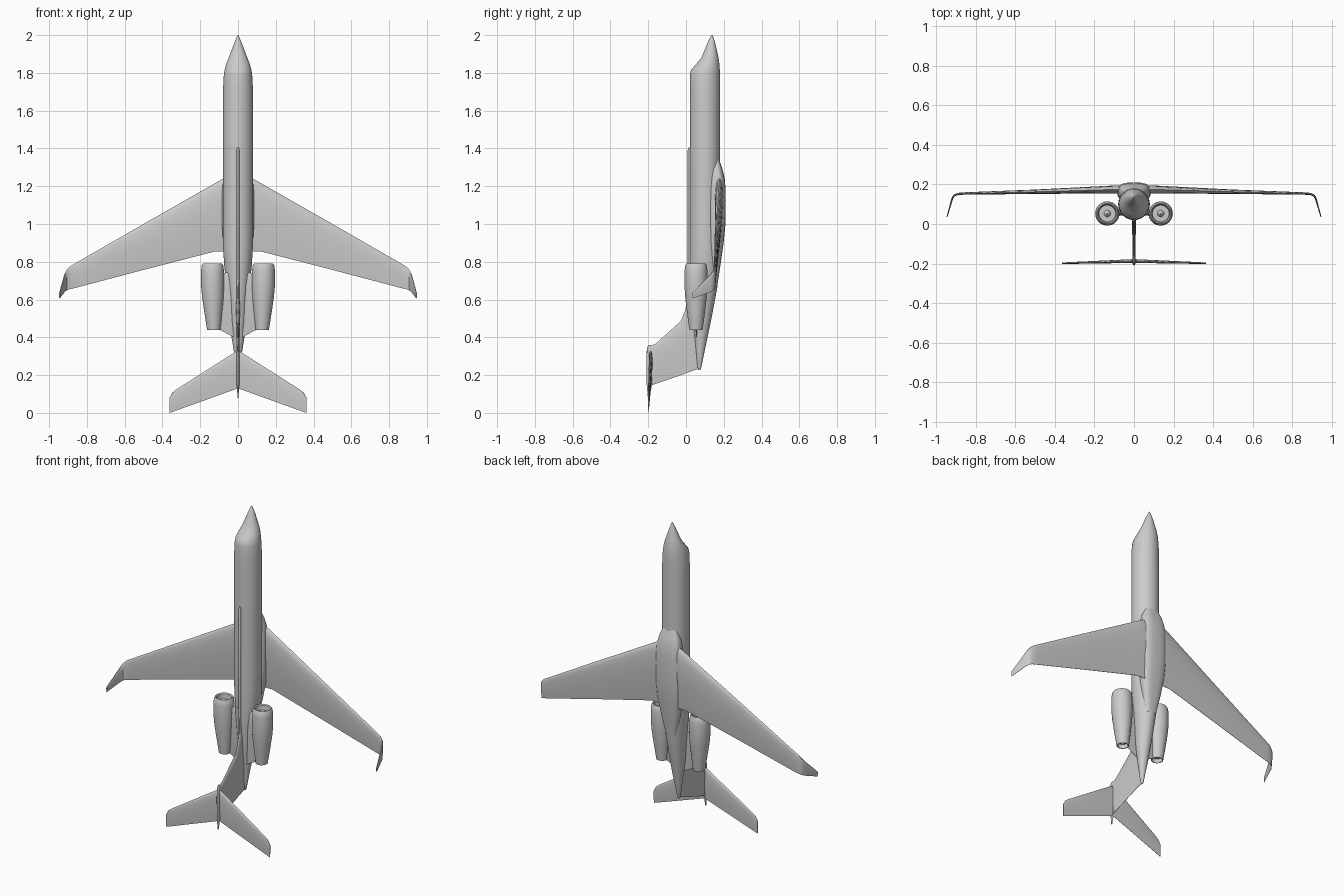
import bpy, bmesh
from math import sin, cos, pi, radians, sqrt


def loft(name, rings, angle=35):
    """Skin a list of equal-length point rings and cap both ends."""
    bm = bmesh.new()
    vr = [[bm.verts.new(p) for p in r] for r in rings]
    n = len(vr[0])
    for a, b in zip(vr, vr[1:]):
        for i in range(n):
            j = (i + 1) % n
            bm.faces.new((a[i], a[j], b[j], b[i]))
    bm.faces.new(vr[0])
    bm.faces.new(vr[-1])
    bmesh.ops.recalc_face_normals(bm, faces=bm.faces)
    me = bpy.data.meshes.new(name)
    bm.to_mesh(me)
    bm.free()
    ob = bpy.data.objects.new(name, me)
    bpy.context.collection.objects.link(ob)
    bpy.ops.object.select_all(action='DESELECT')
    ob.select_set(True)
    bpy.context.view_layer.objects.active = ob
    bpy.ops.object.shade_smooth_by_angle(angle=radians(angle))
    return ob


def oval(z, y0, y1, hw, power=2.0, n=40, x=0.0):
    """Superellipse section across the long axis, from y0 to y1."""
    def s(v):
        return (1 if v >= 0 else -1) * abs(v) ** (2 / power)
    return [(x + hw * s(cos(2 * pi * i / n)),
             (y0 + y1) / 2 + (y1 - y0) / 2 * s(sin(2 * pi * i / n)), z) for i in range(n)]


def foil(z_le, z_te, thick, n=10):
    """Symmetric aerofoil as (z, offset) pairs."""
    def half(t):
        return thick / 2 * 10 * (.2969 * sqrt(t) - .126 * t - .3516 * t**2 + .2843 * t**3 - .1015 * t**4)
    ts = [(1 - cos(pi * i / n)) / 2 for i in range(n + 1)]
    up = [(z_le + (z_te - z_le) * t, half(t) + .0006) for t in ts[1:]]
    return [(z_le, 0)] + up + [(z, -o) for z, o in reversed(up)]


def span_ring(x, y, le, te, thick, tilt=0):
    a = radians(tilt)
    return [(x + o * sin(a), y + o * cos(a), z) for z, o in foil(le, te, thick)]


def mirrored_surface(name, secs):
    """Full-span surface from right-hand stations, the first at x = 0."""
    left = [(-s[0],) + s[1:5] + (-(s[5] if len(s) > 5 else 0),) for s in reversed(secs[1:])]
    return loft(name, [span_ring(*s) for s in left + secs])


# Fuselage, nose tip to tail: z, back, belly, half width
loft("fuselage", [oval(*s) for s in [
    (2.0, .135, .139, .002), (1.985, .126, .146, .009), (1.95, .110, .157, .023),
    (1.90, .090, .168, .042), (1.875, .077, .173, .052), (1.845, .052, .177, .063),
    (1.815, .026, .179, .071), (1.79, .021, .18, .075), (1.72, .02, .18, .079),
    (1.6, .02, .18, .08), (1.0, .02, .18, .08), (.88, .02, .18, .079),
    (.78, .02, .178, .073), (.66, .021, .165, .060), (.5, .032, .135, .046),
    (.4, .045, .114, .034), (.3, .055, .093, .018), (.24, .061, .081, .009),
    (.228, .066, .076, .004)]])

# Belly fairing around the wing root
loft("belly_fairing", [oval(*s, power=2.8) for s in [
    (1.34, .13, .176, .045), (1.29, .125, .193, .066), (1.24, .12, .205, .078),
    (1.18, .115, .21, .084), (1.0, .115, .209, .085), (.9, .115, .199, .079),
    (.78, .12, .182, .060), (.66, .12, .164, .034)]])

# Thin ridge along the back
loft("back_ridge", [oval(*s, power=3, n=16) for s in [
    (1.405, .014, .03, .004), (1.39, .009, .03, .008), (.8, .009, .03, .008),
    (.6, .009, .04, .007), (.55, .012, .04, .004)]])

# Wing with upturned tips: x, y, leading z, trailing z, thickness, tilt
mirrored_surface("wing", [
    (0, .176, 1.284, .855, .045), (.12, .174, 1.217, .855, .038),
    (.5, .163, 1.0, .757, .021), (.86, .154, .793, .662, .011),
    (.89, .152, .775, .655, .010, 15), (.908, .145, .757, .648, .009, 40),
    (.918, .130, .735, .640, .008, 65), (.945, .035, .637, .605, .004, 75)])

# Tailplane on top of the fin
mirrored_surface("tailplane", [
    (0, -.187, .332, .130, .018), (.325, -.197, .125, .013, .008),
    (.348, -.198, .107, .005, .007), (.363, -.198, .080, .0, .005)])

# Fin with curved leading-edge root: y, leading z, trailing z, thickness
loft("fin", [[(o, y, z) for z, o in foil(le, te, t)] for y, le, te, t in [
    (.065, .72, .232, .022), (.012, .62, .215, .020), (-.005, .54, .208, .018),
    (-.026, .487, .20, .017), (-.095, .425, .176, .016), (-.16, .367, .154, .015),
    (-.18, .358, .147, .014), (-.203, .352, .145, .012)]])

# Slim bullet where fin and tailplane meet
loft("tail_bullet", [oval(*s, n=16) for s in [
    (.36, -.196, -.19, .002), (.345, -.207, -.178, .006), (.28, -.21, -.175, .008),
    (.15, -.208, -.18, .007), (.08, -.202, -.194, .002)]])

# Engines: radius, z from exhaust plug round the outside into the intake and spinner
shell = [(.001, .445), (.012, .465), (.029, .465), (.031, .44), (.035, .44), (.046, .52),
         (.057, .61), (.061, .67), (.061, .75), (.057, .78), (.051, .79), (.045, .784),
         (.042, .755), (.017, .755), (.011, .77), (.001, .778)]
for side, sx in (("left", -1), ("right", 1)):
    loft(side + "_engine", [oval(z, .053 - r, .053 + r, r, n=32, x=sx * (.135 - .025 * max(0, .7 - z)))
                            for r, z in shell])
    loft(side + "_pylon", [span_ring(sx * x, .055, le, te, t) for x, le, te, t in [
        (.02, .76, .40, .028), (.045, .75, .412, .026), (.10, .73, .442, .024)]])
